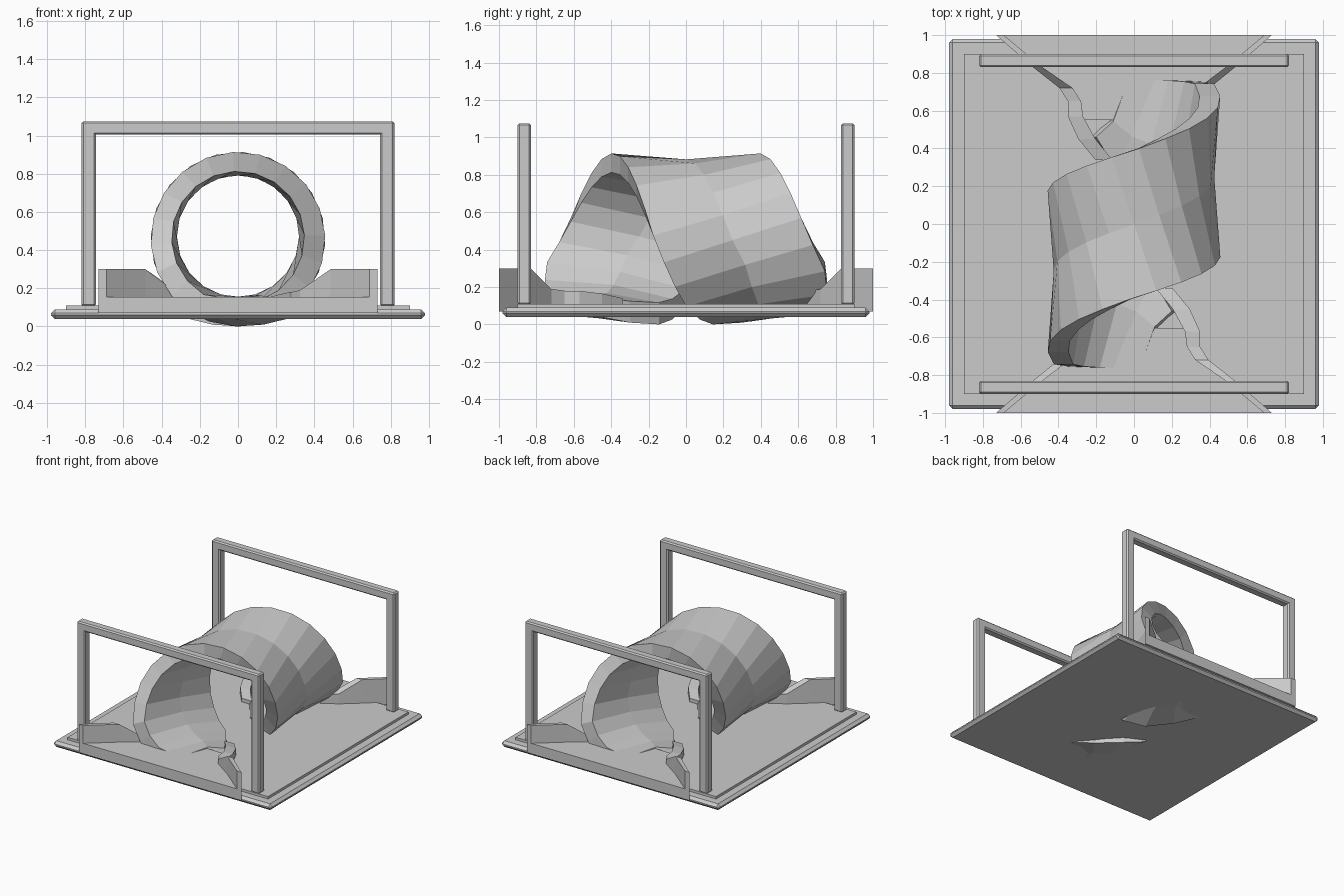
import bpy, bmesh
from math import sin, cos, pi, radians

cube = bpy.data.objects.get("Cube")
if cube:
    bpy.data.objects.remove(cube)

grey = bpy.data.materials.new("light grey")
grey.use_nodes = True
color = (0.6, 0.6, 0.6, 1)
grey.diffuse_color = color
grey.node_tree.nodes["Principled BSDF"].inputs["Base Color"].default_value = color


def finish(name, bm, bevel=0):
    bmesh.ops.recalc_face_normals(bm, faces=bm.faces)
    mesh = bpy.data.meshes.new(name)
    bm.to_mesh(mesh)
    bm.free()
    mesh.materials.append(grey)
    ob = bpy.data.objects.new(name, mesh)
    bpy.context.collection.objects.link(ob)
    if bevel:
        mod = ob.modifiers.new("bevel", "BEVEL")
        mod.width = bevel
        mod.segments = 1
    return ob


def box(name, x, y, z, bevel=0):
    bm = bmesh.new()
    bmesh.ops.create_cube(bm, size=1)
    for v in bm.verts:
        v.co = [lo + (c + 0.5) * (hi - lo) for c, (lo, hi) in zip(v.co, (x, y, z))]
    return finish(name, bm, bevel)


def prism(name, outline, z0, z1):
    bm = bmesh.new()
    face = bm.faces.new([bm.verts.new((x, y, z0)) for x, y in outline])
    top = bmesh.ops.extrude_face_region(bm, geom=[face])["geom"]
    for v in top:
        if isinstance(v, bmesh.types.BMVert):
            v.co.z = z1
    return finish(name, bm)


def wall(name, path, z0=0.07):
    """Upright wall along points of (x, y, top height, width)."""
    bm = bmesh.new()
    rings = []
    for x, y, top, w in path:
        corners = ((-w, z0), (w, z0), (w, top), (-w, top))
        rings.append([bm.verts.new((x + dx / 2, y, z)) for dx, z in corners])
    for a, b in zip(rings, rings[1:]):
        for i in range(4):
            j = (i + 1) % 4
            bm.faces.new((a[i], a[j], b[j], b[i]))
    bm.faces.new(rings[0])
    bm.faces.new(rings[-1])
    return finish(name, bm)


# Base slab and raised deck
box("base_slab", (-0.98, 0.98), (-0.98, 0.98), (0.04, 0.09), 0.02)
box("base_deck", (-0.9, 0.9), (-0.9, 0.9), (0.08, 0.11))

# Corkscrew tunnel: front rim position along the length for each angle
RIM = [(-180, -0.76), (-140, -0.76), (-108, -0.74), (-90, -0.66), (-45, -0.52),
       (0, -0.39), (45, -0.28), (90, -0.17), (142, 0.0), (180, 0.15), (216, 0.47)]


def front_rim(a):
    for (a0, y0), (a1, y1) in zip(RIM, RIM[1:]):
        if a <= a1:
            return y0 + (y1 - y0) * max(0, (a - a0) / (a1 - a0))
    return RIM[-1][1]


def tunnel_point(t, across, outer):
    a = t - 15 * across
    y = (front_rim(a) * (1 - across) - front_rim(-a) * (1 + across)) / 2
    flare = abs(across)
    if outer:
        radius, centre = 0.425 + 0.0325 * flare, 0.4575
    else:
        radius, centre = 0.32 + 0.028 * flare, 0.475 - 0.01 * flare
    z = centre + radius * cos(radians(a))
    if abs(a) > 180:
        z = (z + centre - radius) / 2
    if abs(y) > 0.5:
        z = max(z, 0.06 if outer else 0.15)
    return radius * sin(radians(a)), y, z


bm = bmesh.new()
steps = 22
rings = []
for i in range(steps + 1):
    t = -200 + 400 * i / steps
    loop = [(-1, 1), (0, 1), (1, 1), (1, 0), (0, 0), (-1, 0)]
    rings.append([bm.verts.new(tunnel_point(t, s, o)) for s, o in loop])
for a, b in zip(rings, rings[1:]):
    for i in range(6):
        j = (i + 1) % 6
        bm.faces.new((a[i], a[j], b[j], b[i]))
for r in (rings[0], rings[-1]):
    bm.faces.new((r[0], r[1], r[4], r[5]))
    bm.faces.new((r[1], r[2], r[3], r[4]))
finish("corkscrew_tunnel", bm)

# Ramps, curbs and gates, repeated half a turn round for the back
for side, turn in (("front", 0), ("back", pi)):
    parts = [
        prism(side + "_ramp_floor",
              [(-0.71, -1), (0.71, -1), (0.38, -0.72), (0.3, -0.55),
               (-0.12, -0.55), (-0.38, -0.72)], 0.07, 0.155),
        wall(side + "_inner_guard",
             [(-0.71, -1, 0.3, 0.04), (-0.51, -0.83, 0.3, 0.05),
              (-0.37, -0.72, 0.19, 0.06), (-0.1, -0.55, 0.155, 0.02)]),
        wall(side + "_outer_curb",
             [(0.71, -1, 0.3, 0.04), (0.51, -0.83, 0.3, 0.05),
              (0.36, -0.72, 0.19, 0.07), (0.315, -0.65, 0.18, 0.07),
              (0.31, -0.57, 0.18, 0.08), (0.25, -0.45, 0.165, 0.09),
              (0.16, -0.34, 0.14, 0.09)]),
        box(side + "_gate_bar", (-0.82, 0.82), (-0.9, -0.83), (1.005, 1.075), 0.01),
    ]
    for name, x in (("left", 0.745), ("right", -0.82)):
        parts.append(box(side + "_gate_" + name + "_post", (x, x + 0.075),
                         (-0.9, -0.83), (0.105, 1.075), 0.01))
    for part in parts:
        part.rotation_euler.z = turn
